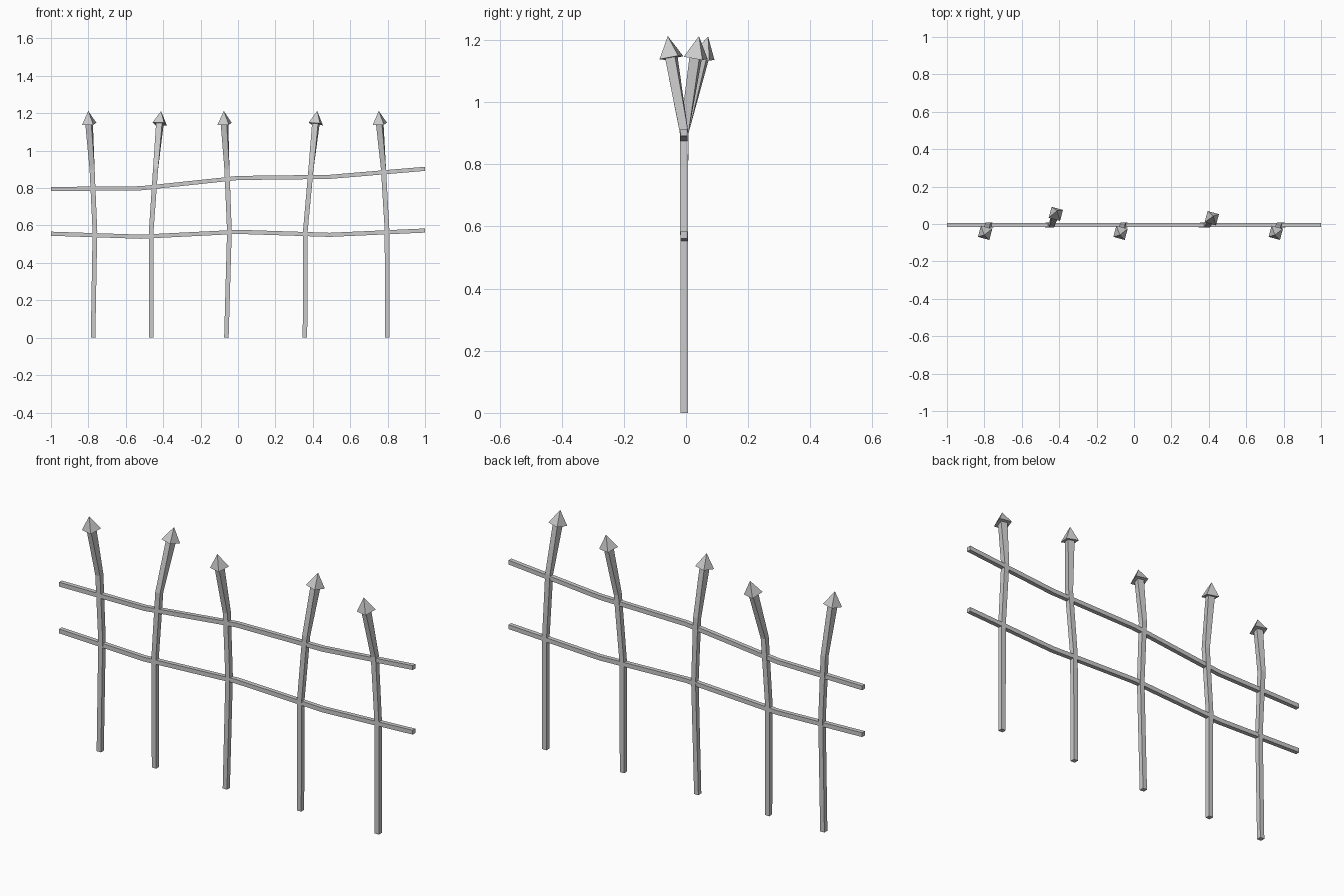
import bpy, bmesh, math
from mathutils import Vector, Matrix

if "Cube" in bpy.data.objects:
    bpy.data.objects.remove(bpy.data.objects["Cube"])

Y0 = -0.006  # plane of the straight fence part


def square_ring(bm, centre, direction, size, twist=0.0):
    """Square cross-section facing along direction."""
    d = Vector(direction).normalized()
    ref = Vector((0, 0, 1)) if abs(d.z) > 0.7 else Vector((1, 0, 0))
    rot = ref.rotation_difference(d).to_matrix()
    h = size / 2
    ring = []
    for a, b in ((-h, -h), (h, -h), (h, h), (-h, h)):
        if ref.z:
            p = Matrix.Rotation(twist, 3, 'Z') @ Vector((a, b, 0))
        else:
            p = Vector((0, a, b))
        ring.append(bm.verts.new(Vector(centre) + rot @ p))
    return ring


def bridge(bm, r0, r1):
    for i in range(4):
        j = (i + 1) % 4
        bm.faces.new((r0[i], r0[j], r1[j], r1[i]))


def bar(name, pts, sizes, twists, head=None):
    bm = bmesh.new()
    pts = [Vector(p) for p in pts]
    n = len(pts)
    rings = []
    for i, p in enumerate(pts):
        d = pts[min(i + 1, n - 1)] - pts[max(i - 1, 0)]
        if name.startswith("rail"):
            d = Vector((1, 0, 0))
        rings.append(square_ring(bm, p, d, sizes[i], twists[i]))
    for a, b in zip(rings, rings[1:]):
        bridge(bm, a, b)
    bm.faces.new(rings[0][::-1])
    if head:
        # pointed pyramid head on the leaning tip
        d = (pts[-1] - pts[-2]).normalized()
        base = square_ring(bm, pts[-1], d, head[0], twists[-1])
        bridge(bm, rings[-1], base)
        apex = bm.verts.new(pts[-1] + d * head[1])
        for i in range(4):
            bm.faces.new((base[i], base[(i + 1) % 4], apex))
    else:
        bm.faces.new(rings[-1])
    bmesh.ops.recalc_face_normals(bm, faces=bm.faces)
    me = bpy.data.meshes.new(name)
    bm.to_mesh(me)
    bm.free()
    bpy.context.collection.objects.link(bpy.data.objects.new(name, me))


# Posts: x at the foot, middle, bend and tip, then y at the tip
posts = [
    (-0.775, -0.765, -0.780, -0.796, -0.047),
    (-0.463, -0.464, -0.441, -0.418, 0.054),
    (-0.062, -0.046, -0.059, -0.072, -0.047),
    (0.358, 0.360, 0.390, 0.416, 0.031),
    (0.797, 0.797, 0.778, 0.758, -0.047),
]
tw = math.radians(-15)
for k, (xa, xb, xc, xd, yt) in enumerate(posts):
    pts = [(xa, Y0, 0), (xb, Y0, 0.57), (xc, Y0, 0.90), (xd, yt, 1.143)]
    bar(f"post_{k + 1}", pts, (0.024, 0.025, 0.027, 0.033),
        (0, 0, 0, tw), head=(0.063, 0.071))

# Wavy horizontal rails
xs = (-1, -0.52, 0, 0.49, 1)
for name, zs in (("rail_upper", (0.795, 0.799, 0.854, 0.860, 0.903)),
                 ("rail_lower", (0.556, 0.540, 0.566, 0.550, 0.573))):
    bar(name, [(x, Y0, z) for x, z in zip(xs, zs)], [0.022] * 5, [0] * 5)
